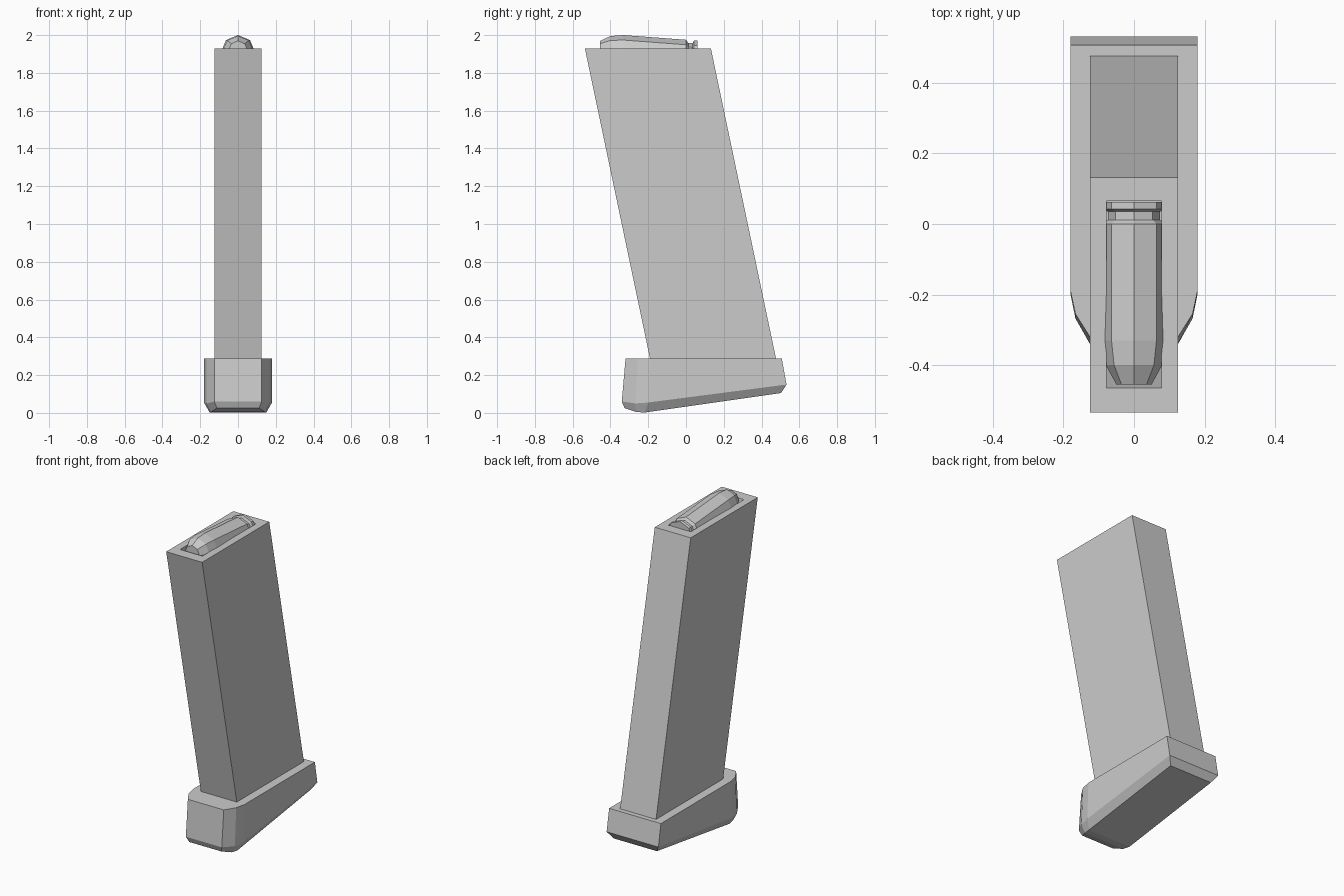
import bpy
import bmesh
import math

cube = bpy.data.objects.get("Cube")
if cube:
    bpy.data.objects.remove(cube)

grey = bpy.data.materials.new("plain grey")
grey.use_nodes = True
COLOUR = (0.6, 0.6, 0.6, 1)
grey.diffuse_color = COLOUR
grey.node_tree.nodes["Principled BSDF"].inputs["Base Color"].default_value = COLOUR


def loft(name, rings, cap_start=True, cap_end=True):
    """Join closed rings of points with quads and cap the ends."""
    bm = bmesh.new()
    loops = [[bm.verts.new(p) for p in ring] for ring in rings]
    n = len(loops[0])
    for a, b in zip(loops, loops[1:]):
        for i in range(n):
            j = (i + 1) % n
            bm.faces.new((a[i], a[j], b[j], b[i]))
    # caps are strips between the mirrored halves, so they may bend
    for loop, wanted in ((loops[0], cap_start), (loops[-1], cap_end)):
        if wanted:
            for i in range(n // 2 - 1):
                bm.faces.new((loop[i], loop[i + 1], loop[n - 2 - i], loop[n - 1 - i]))
    bmesh.ops.recalc_face_normals(bm, faces=bm.faces)
    mesh = bpy.data.meshes.new(name)
    bm.to_mesh(mesh)
    bm.free()
    mesh.materials.append(grey)
    obj = bpy.data.objects.new(name, mesh)
    bpy.context.collection.objects.link(obj)
    return obj


def mirrored(half):
    return half + [(-x, y, z) for x, y, z in reversed(half)]


# Leaning body with a slot sunk along the lean
TOP = 1.928
LEAN = -0.21


def leaning(half_width, front, back, z):
    shift = (z - TOP) * LEAN
    return mirrored([(half_width, back + shift, z), (half_width, front + shift, z)])


loft("magazine_body", [
    leaning(0.125, -0.535, 0.132, 0.25),
    leaning(0.125, -0.535, 0.132, TOP),
    leaning(0.078, -0.465, 0.065, TOP),
    leaning(0.078, -0.465, 0.065, 1.3),
])

# Base plate: top edge, widest edge and chamfered underside, back to front
loft("base_plate", [
    mirrored([(0.18, 0.507, 0.288), (0.18, -0.19, 0.288),
              (0.166, -0.255, 0.288), (0.125, -0.32, 0.288)]),
    mirrored([(0.18, 0.532, 0.15), (0.18, -0.2, 0.055),
              (0.166, -0.268, 0.05), (0.125, -0.34, 0.06)]),
    mirrored([(0.15, 0.503, 0.105), (0.15, -0.22, 0.002),
              (0.142, -0.265, 0.005), (0.112, -0.325, 0.025)]),
])

# Cartridge: eight-sided, tilted slightly down towards its rear
profile = [(-0.455, 0.05), (-0.4, 0.08), (-0.33, 0.09), (0.0, 0.09),
           (0.012, 0.074), (0.035, 0.074), (0.042, 0.09), (0.062, 0.09)]


def octagon(y, radius):
    axis = 1.91 - 0.075 * (y + 0.33)
    angles = [math.radians(45 * i) for i in range(8)]
    return [(radius * math.sin(a), y, axis + radius * math.cos(a)) for a in angles]


loft("cartridge", [octagon(y, r) for y, r in profile])
